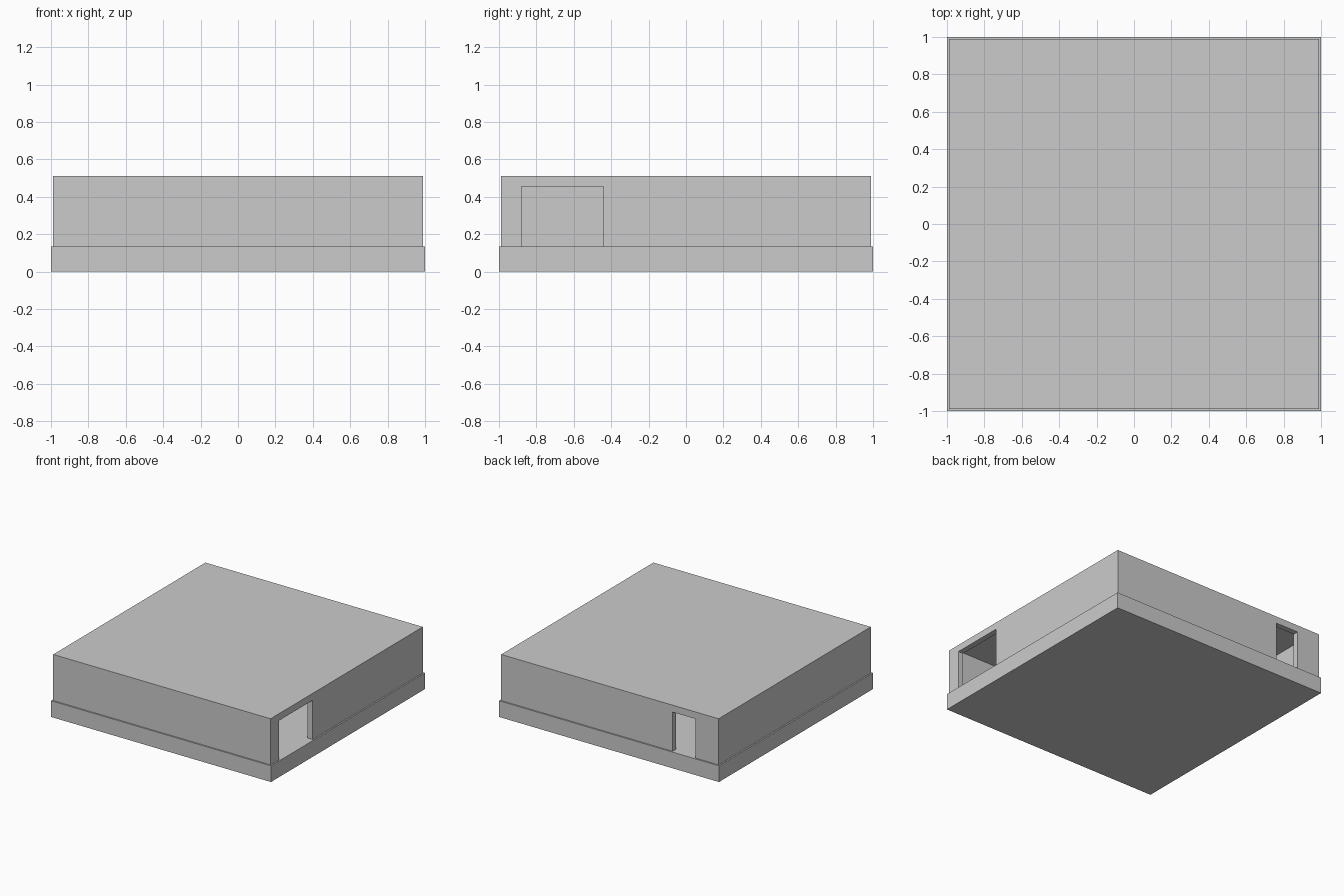
import bpy

if "Cube" in bpy.data.objects:
    bpy.data.objects.remove(bpy.data.objects["Cube"])

BASE_TOP = 0.133   # top of the plinth
ROOF = 0.512       # outer roof height
HALF = 0.988       # half width of the walled block
WALL = 0.046       # wall thickness
HEAD = 0.455       # top of the doorways


def box(name, lo, hi):
    """Axis-aligned box between two corners."""
    bpy.ops.mesh.primitive_cube_add(size=1, location=[(a + b) / 2 for a, b in zip(lo, hi)])
    ob = bpy.context.object
    ob.name = name
    ob.scale = [b - a for a, b in zip(lo, hi)]
    bpy.ops.object.transform_apply(location=False, rotation=False, scale=True)
    return ob


def cut(target, cutter):
    """Subtract a box from the target, then discard it."""
    cutter.hide_render = True
    mod = target.modifiers.new("cut", 'BOOLEAN')
    mod.operation = 'DIFFERENCE'
    mod.solver = 'EXACT'
    mod.object = cutter
    bpy.context.view_layer.objects.active = target
    bpy.ops.object.modifier_apply(modifier=mod.name)
    bpy.data.objects.remove(cutter)


# Plinth
box("base_slab", (-1, -1, 0), (1, 1, BASE_TOP))

# Walls with a thin flat roof, open underneath
walls = box("walls_and_roof", (-HALF, -HALF, BASE_TOP), (HALF, HALF, ROOF))
inner = HALF - WALL
low = BASE_TOP - 0.05
cut(walls, box("room_cutter", (-inner, -inner, low), (inner, inner, ROOF - 0.005)))

# Wide doorway in the right wall, narrow doorway in the back wall
cut(walls, box("right_door_cutter", (inner - 0.1, -0.88, low), (HALF + 0.1, -0.442, HEAD)))
cut(walls, box("back_door_cutter", (-0.78, inner - 0.1, low), (-0.57, HALF + 0.1, HEAD)))
